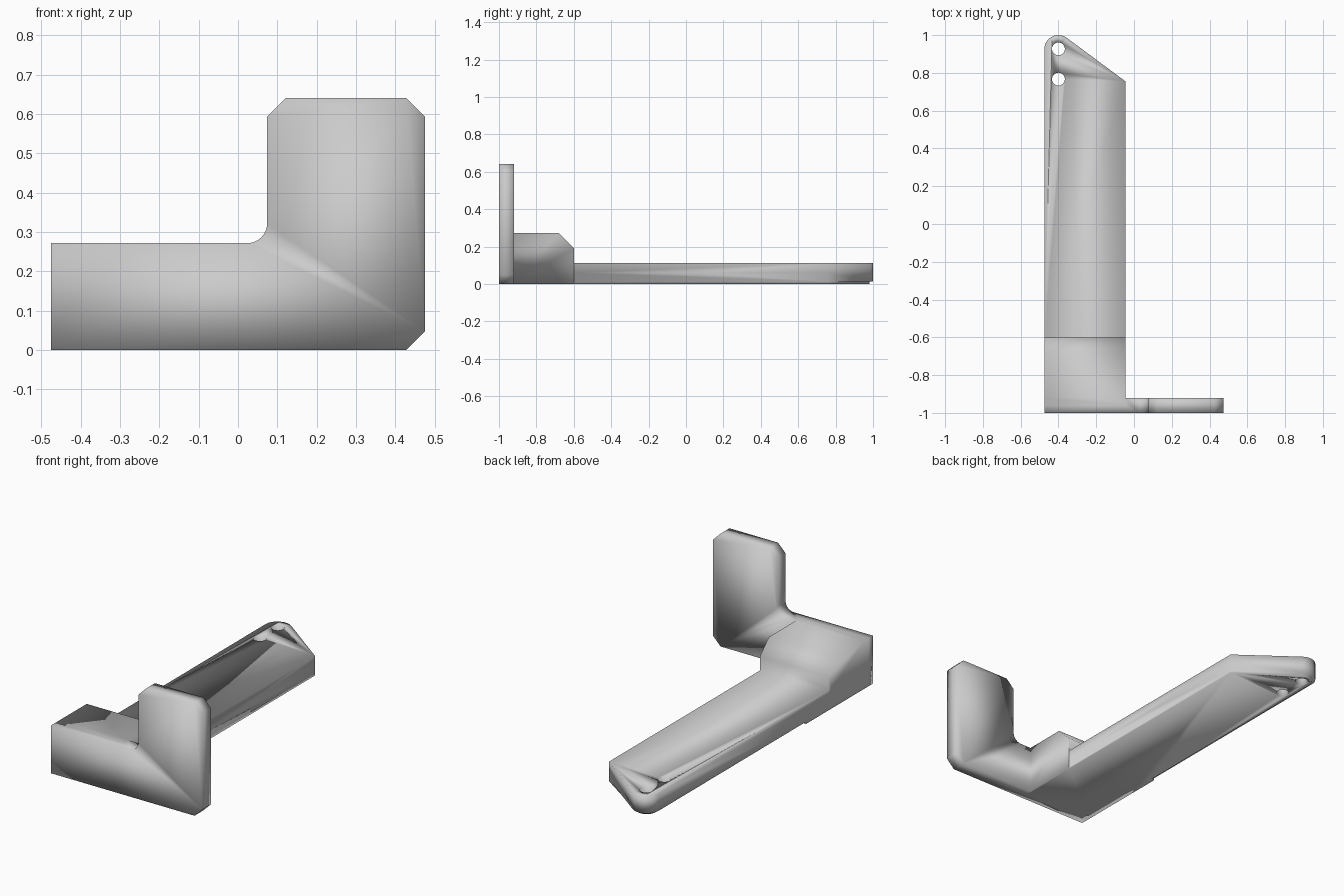
import bpy, bmesh
from math import sin, cos, radians
from mathutils import Vector

cube = bpy.data.objects.get("Cube")
if cube:
    bpy.data.objects.remove(cube, do_unlink=True)

grey = bpy.data.materials.new("plain grey")
grey.use_nodes = True
grey.diffuse_color = (0.6, 0.6, 0.6, 1)
grey.node_tree.nodes["Principled BSDF"].inputs["Base Color"].default_value = (0.6, 0.6, 0.6, 1)


def arc(cx, cy, r, start, end, steps):
    angles = [radians(start + (end - start) * i / steps) for i in range(steps + 1)]
    return [(cx + r * cos(a), cy + r * sin(a)) for a in angles]


def extrude(name, points, place, direction):
    """Extrude a 2D outline; place maps each outline point into space."""
    bm = bmesh.new()
    face = bm.faces.new([bm.verts.new(place(u, v)) for u, v in points])
    moved = bmesh.ops.extrude_face_region(bm, geom=[face])["geom"]
    verts = [g for g in moved if isinstance(g, bmesh.types.BMVert)]
    bmesh.ops.translate(bm, verts=verts, vec=Vector(direction))
    bmesh.ops.recalc_face_normals(bm, faces=bm.faces)
    mesh = bpy.data.meshes.new(name)
    bm.to_mesh(mesh)
    bm.free()
    mesh.materials.append(grey)
    obj = bpy.data.objects.new(name, mesh)
    bpy.context.collection.objects.link(obj)
    return obj


def combine(target, other, operation):
    """Apply a boolean and discard the helper."""
    mod = target.modifiers.new(operation, "BOOLEAN")
    mod.operation, mod.solver, mod.object = operation, "EXACT", other
    bpy.context.view_layer.objects.active = target
    bpy.ops.object.modifier_apply(modifier=mod.name)
    bpy.data.objects.remove(other, do_unlink=True)


LEFT, RIGHT = -0.475, -0.045      # sides of the long arm
HOLE_X, END_Y = -0.4, 0.925       # centre of the rounded arm end

# Upright front plate with chamfered corners and a filleted inner corner
plate_outline = [(LEFT, 0), (0.427, 0), (0.475, 0.048), (0.475, 0.593),
                 (0.427, 0.641), (0.122, 0.641), (0.074, 0.593)]
plate_outline += arc(0.024, 0.322, 0.05, 0, -90, 8) + [(LEFT, 0.272)]
bracket = extrude("mounting_bracket", plate_outline,
                  lambda x, z: (x, -1, z), (0, 0.08, 0))

# Reinforcing block behind the plate, with a sloped back edge
block_outline = [(-0.96, 0), (-0.6, 0), (-0.6, 0.192), (-0.68, 0.272), (-0.96, 0.272)]
block = extrude("corner_block", block_outline,
                lambda y, z: (LEFT, y, z), (RIGHT - LEFT, 0, 0))

# Long arm with a slanted, rounded end
arm_outline = [(LEFT, -0.96), (RIGHT, -0.96), (RIGHT, 0.755)]
arm_outline += arc(HOLE_X, END_Y, 0.075, 55, 180, 12)
arm = extrude("arm", arm_outline, lambda x, y: (x, y, 0.012), (0, 0, 0.1))

# Underside of the arm, stepped in along the outer edge and the end
base_outline = [(LEFT, -0.96), (RIGHT, -0.96), (RIGHT, 0.755)]
base_outline += arc(HOLE_X, END_Y, 0.057, 55, 180, 12)
base_outline += [(LEFT + 0.018, -0.4), (LEFT, -0.4)]
base = extrude("arm_base", base_outline, lambda x, y: (x, y, 0), (0, 0, 0.06))

for part in (block, arm, base):
    combine(bracket, part, "UNION")

# Two screw holes
for y in (0.927, 0.767):
    hole = extrude("screw_hole", arc(HOLE_X, y, 0.034, 0, 345, 23),
                   lambda u, v: (u, v, -0.1), (0, 0, 0.4))
    hole.hide_render = True
    combine(bracket, hole, "DIFFERENCE")

# Weld the joints and shade smooth throughout
bm = bmesh.new()
bm.from_mesh(bracket.data)
bmesh.ops.remove_doubles(bm, verts=bm.verts, dist=0.0005)
for f in bm.faces:
    f.smooth = True
    f.material_index = 0
bm.to_mesh(bracket.data)
bm.free()
